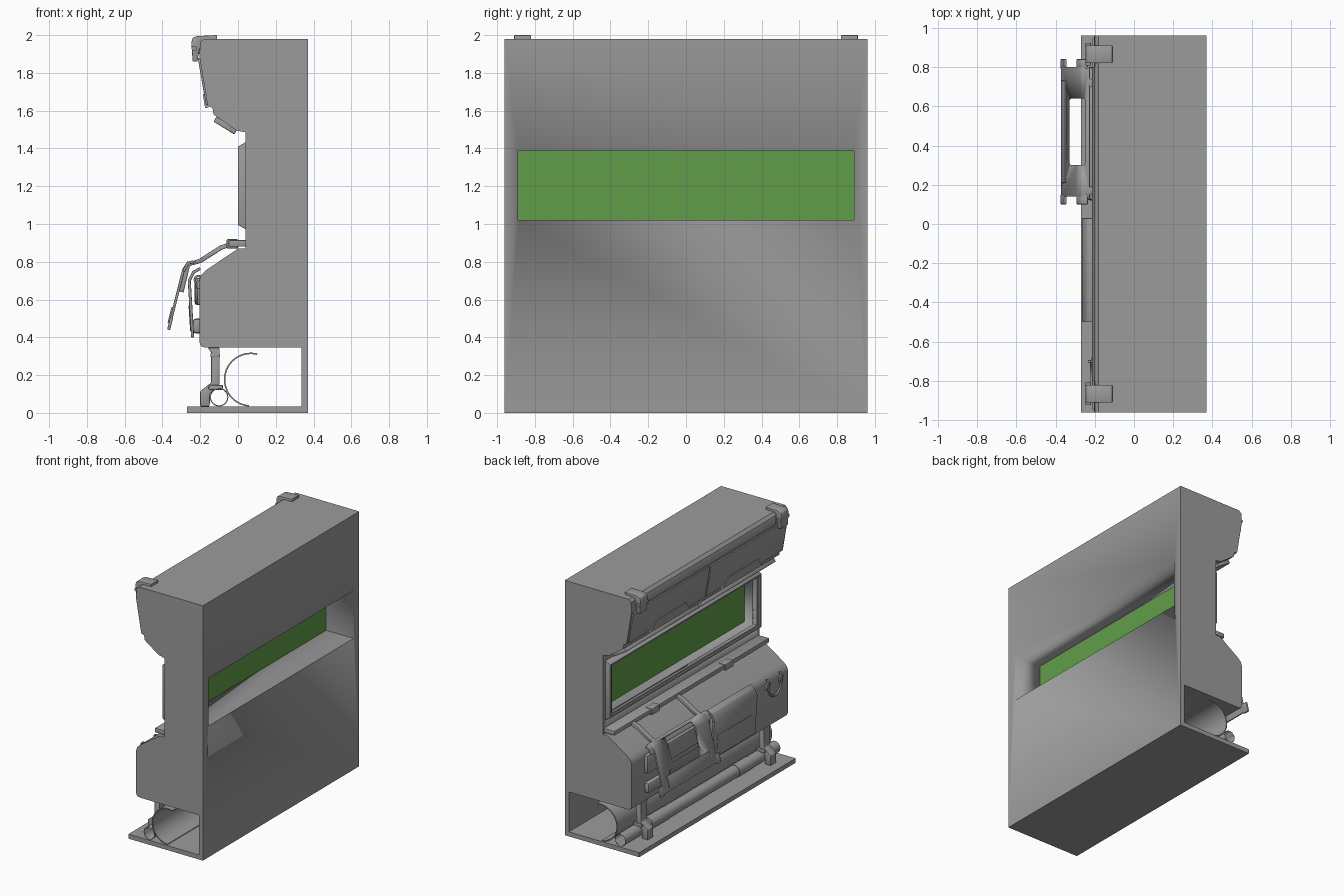
import bpy, bmesh, math
from mathutils import Vector

if "Cube" in bpy.data.objects:
    bpy.data.objects.remove(bpy.data.objects["Cube"])


def finish(ob, bevel=0.0, angle=30):
    bpy.ops.object.select_all(action='DESELECT')
    bpy.context.view_layer.objects.active = ob
    ob.select_set(True)
    if bevel:
        m = ob.modifiers.new("bevel", 'BEVEL')
        m.width, m.segments, m.limit_method = bevel, 2, 'ANGLE'
        bpy.ops.object.modifier_apply(modifier=m.name)
    bpy.ops.object.shade_smooth_by_angle(angle=math.radians(angle))
    return ob


def prism(name, pts, y0, y1, bevel=0.0):
    """Extrude an x/z profile along y."""
    bm = bmesh.new()
    face = bm.faces.new([bm.verts.new((x, y0, z)) for x, z in pts])
    ext = bmesh.ops.extrude_face_region(bm, geom=[face])
    new = [g for g in ext['geom'] if isinstance(g, bmesh.types.BMVert)]
    bmesh.ops.translate(bm, verts=new, vec=(0, y1 - y0, 0))
    bmesh.ops.recalc_face_normals(bm, faces=bm.faces)
    me = bpy.data.meshes.new(name)
    bm.to_mesh(me)
    bm.free()
    ob = bpy.data.objects.new(name, me)
    bpy.context.collection.objects.link(ob)
    return finish(ob, bevel)


def box(name, x, y, z, bevel=0.0):
    return prism(name, [(x[0], z[0]), (x[1], z[0]), (x[1], z[1]), (x[0], z[1])], y[0], y[1], bevel)


def strip(name, path, t, y0, y1, bevel=0.0):
    """Bent sheet: an x/z path given thickness t, extruded along y."""
    pts = [Vector(p) for p in path]
    a, b = [], []
    for i, p in enumerate(pts):
        d = (pts[min(i + 1, len(pts) - 1)] - pts[max(i - 1, 0)]).normalized()
        n = Vector((-d.y, d.x)) * t / 2
        a.append(tuple(p + n))
        b.append(tuple(p - n))
    return prism(name, a + b[::-1], y0, y1, bevel)


def cut(ob, cutter):
    m = ob.modifiers.new("cut", 'BOOLEAN')
    m.operation, m.object, m.solver = 'DIFFERENCE', cutter, 'EXACT'
    bpy.context.view_layer.objects.active = ob
    bpy.ops.object.modifier_apply(modifier=m.name)
    bpy.data.objects.remove(cutter)
    return ob


def tube(name, pts, r):
    cu = bpy.data.curves.new(name, 'CURVE')
    cu.dimensions, cu.bevel_depth, cu.bevel_resolution, cu.use_fill_caps = '3D', r, 3, True
    sp = cu.splines.new('POLY')
    sp.points.add(len(pts) - 1)
    for p, c in zip(sp.points, pts):
        p.co = (*c, 1)
    ob = bpy.data.objects.new(name, cu)
    bpy.context.collection.objects.link(ob)


def arc(cx, cz, r, a0, a1, n):
    return [(cx + r * math.cos(math.radians(a0 + (a1 - a0) * i / n)),
             cz + r * math.sin(math.radians(a0 + (a1 - a0) * i / n))) for i in range(n + 1)]


def material(name, rgb):
    m = bpy.data.materials.new(name)
    m.diffuse_color = (*rgb, 1)
    m.use_nodes = True
    m.node_tree.nodes["Principled BSDF"].inputs["Base Color"].default_value = m.diffuse_color
    return m


# Main wall body with stepped side profile and window opening
body = prism("wall_body", [
    (0.37, 0), (0.37, 1.98), (-0.18, 1.98), (-0.20, 1.96), (-0.205, 1.89), (-0.16, 1.625),
    (-0.135, 1.615), (-0.13, 1.58), (-0.01, 1.495), (0.04, 1.485), (0.04, 0.87), (0, 0.87),
    (-0.17, 0.755), (-0.195, 0.73), (-0.205, 0.70), (-0.205, 0.375), (-0.195, 0.352), (-0.17, 0.345),
    (0.335, 0.345), (0.335, 0.035), (-0.27, 0.035), (-0.27, 0)], -0.96, 0.96)
cut(body, box("window_cutter", (-0.1, 0.5), (-0.89, 0.89), (1.02, 1.39)))

# Window pane and double frame
pane = box("window_pane", (0.12, 0.135), (-0.895, 0.895), (1.015, 1.395))
pane.data.materials.append(material("green_glass", (0.118, 0.34, 0.068)))
outer = prism("window_outer_frame", [(0.05, 0.965), (0.035, 0.975), (0.0, 0.995), (0.0, 1.41),
                                     (0.035, 1.43), (0.05, 1.44)], -0.93, 0.93, 0.004)
cut(outer, box("frame_cutter", (-0.1, 0.2), (-0.912, 0.912), (1.007, 1.4)))
inner = box("window_inner_frame", (0.012, 0.05), (-0.92, 0.92), (1.0, 1.405))
cut(inner, box("frame_cutter", (-0.1, 0.2), (-0.89, 0.89), (1.02, 1.39)))

# Ledge under the window
box("window_ledge", (-0.05, 0.06), (-0.95, 0.95), (0.88, 0.915), 0.005)

# Overhead lockers, under lights and top clips, mirrored left and right
strip("locker_top_roll", [(-0.175, 1.969), (-0.195, 1.955), (-0.205, 1.925), (-0.206, 1.90)], 0.016, -0.80, 0.80)
for s, side in ((1, "left"), (-1, "right")):
    strip("locker_door_" + side, [(-0.206, 1.88), (-0.163, 1.63)], 0.014,
          *sorted((s * 0.006, s * 0.945)), 0.003)
    tab = strip("locker_pull_" + side, [(-0.178, 1.69), (-0.165, 1.615)], 0.018,
                *sorted((s * 0.2, s * 0.68)))
    for v in tab.data.vertices:
        if v.co.z > 1.66:
            v.co.y += 0.06 * (1 if abs(v.co.y) < 0.4 else -1) * s
    strip("under_light_" + side, [(-0.122, 1.555), (-0.012, 1.487)], 0.03,
          *sorted((s * 0.012, s * 0.92)), 0.005)
    ya, yb = sorted((s * 0.82, s * 0.91))
    prism("top_clip_" + side, [(-0.11, 1.97), (-0.11, 2.0), (-0.215, 1.995), (-0.24, 1.985),
                               (-0.247, 1.96), (-0.24, 1.86), (-0.215, 1.86), (-0.205, 1.92),
                               (-0.19, 1.97)], ya, yb, 0.004)
    tube("clip_pin_" + side, [(-0.232, ya - 0.012, 1.93), (-0.232, yb + 0.012, 1.93)], 0.014)

# Hinge arms from the ledge to the raised flap
for y in (0.15, 0.70):
    strip("flap_arm", [(-0.03, 0.895), (-0.09, 0.875), (-0.20, 0.805), (-0.265, 0.785),
                       (-0.30, 0.64)], 0.024, y, y + 0.04, 0.004)
for y in (0.45, -0.45):
    box("ledge_hinge", (-0.06, 0.0), (y - 0.05, y + 0.05), (0.87, 0.92), 0.006)

# Raised flap with cut-out, side legs and lower pad
flap = strip("raised_flap", [(-0.225, 0.80), (-0.265, 0.795), (-0.288, 0.76), (-0.366, 0.45)], 0.014, 0.14, 0.80, 0.003)
cut(flap, box("flap_cutter", (-0.328, -0.25), (0.30, 0.64), (0.4, 1.0), 0.01))
strip("flap_pad", [(-0.343, 0.56), (-0.364, 0.475)], 0.018, 0.21, 0.73, 0.003)
for y in (0.10, 0.79):
    strip("flap_leg", [(-0.35, 0.51), (-0.367, 0.44)], 0.016, y, y + 0.05, 0.004)
    strip("flap_ear", [(-0.235, 0.80), (-0.265, 0.793), (-0.288, 0.75)], 0.016, y, y + 0.05, 0.004)

# Pocket behind the raised flap
box("pocket_back", (-0.23, -0.19), (0.12, 0.80), (0.57, 0.715), 0.016)
box("pocket_bottom", (-0.24, -0.19), (0.12, 0.80), (0.42, 0.50), 0.018)

# Closed flap with inset cover
strip("closed_flap", [(-0.20, 0.765), (-0.235, 0.745), (-0.258, 0.70), (-0.24, 0.40)], 0.016, -0.50, 0.03, 0.004)
strip("closed_flap_cover", [(-0.256, 0.57), (-0.247, 0.43)], 0.012, -0.44, -0.02, 0.004)
box("closed_flap_pad", (-0.24, -0.19), (-0.47, 0.0), (0.42, 0.50), 0.018)
box("closed_flap_backing", (-0.23, -0.19), (-0.47, 0.0), (0.57, 0.715), 0.016)

# Small looped cable between two plugs
for y in (-0.70, -0.86):
    box("cable_plug", (-0.22, -0.18), (y - 0.02, y + 0.02), (0.655, 0.70), 0.006)
    tube("plug_ring", [(-0.21 + 0.02 * math.cos(k * math.pi / 6), y,
                        0.705 + 0.02 * math.sin(k * math.pi / 6)) for k in range(13)], 0.006)
tube("hanging_cable", [(-0.218, -0.78 + 0.08 * math.cos(k * math.pi / 12),
                        0.67 - 0.09 * math.sin(k * math.pi / 12)) for k in range(13)], 0.007)

# Curved trough in the base recess
strip("trough", arc(0.068, 0.176, 0.139, 76, 266, 28), 0.008, -0.95, 0.95)

# Hollow floor pipe with collars
bore = arc(-0.1, 0.083, 0.0435, 0, 360, 24)[:-1]
for name, r, y0, y1 in [("floor_pipe", 0.046, -0.95, 0.95), ("pipe_collar_left", 0.049, 0.40, 0.62),
                        ("pipe_collar_right", 0.049, -0.62, -0.45)]:
    pipe = prism(name, arc(-0.1, 0.083, r, 0, 360, 24)[:-1], y0, y1)
    cut(pipe, prism("bore_cutter", bore, -1, 1))

# Support brackets holding the cabinet above the floor
for y in (0.72, -0.79):
    prism("support_bracket", [(-0.16, 0.345), (-0.142, 0.32), (-0.142, 0.16), (-0.2, 0.115), (-0.2, 0.035),
                              (-0.15, 0.035), (-0.148, 0.10), (-0.098, 0.15), (-0.098, 0.345)],
          y - 0.035, y + 0.035, 0.004)
    box("bracket_collar", (-0.146, -0.094), (y - 0.042, y + 0.042), (0.295, 0.315), 0.004)
    box("bracket_clamp", (-0.155, -0.08), (y - 0.045, y + 0.045), (0.122, 0.148), 0.006)

# Dark grey for everything but the pane
grey = material("dark_grey", (0.33, 0.33, 0.33))
for ob in bpy.data.objects:
    if not ob.data.materials:
        ob.data.materials.append(grey)
